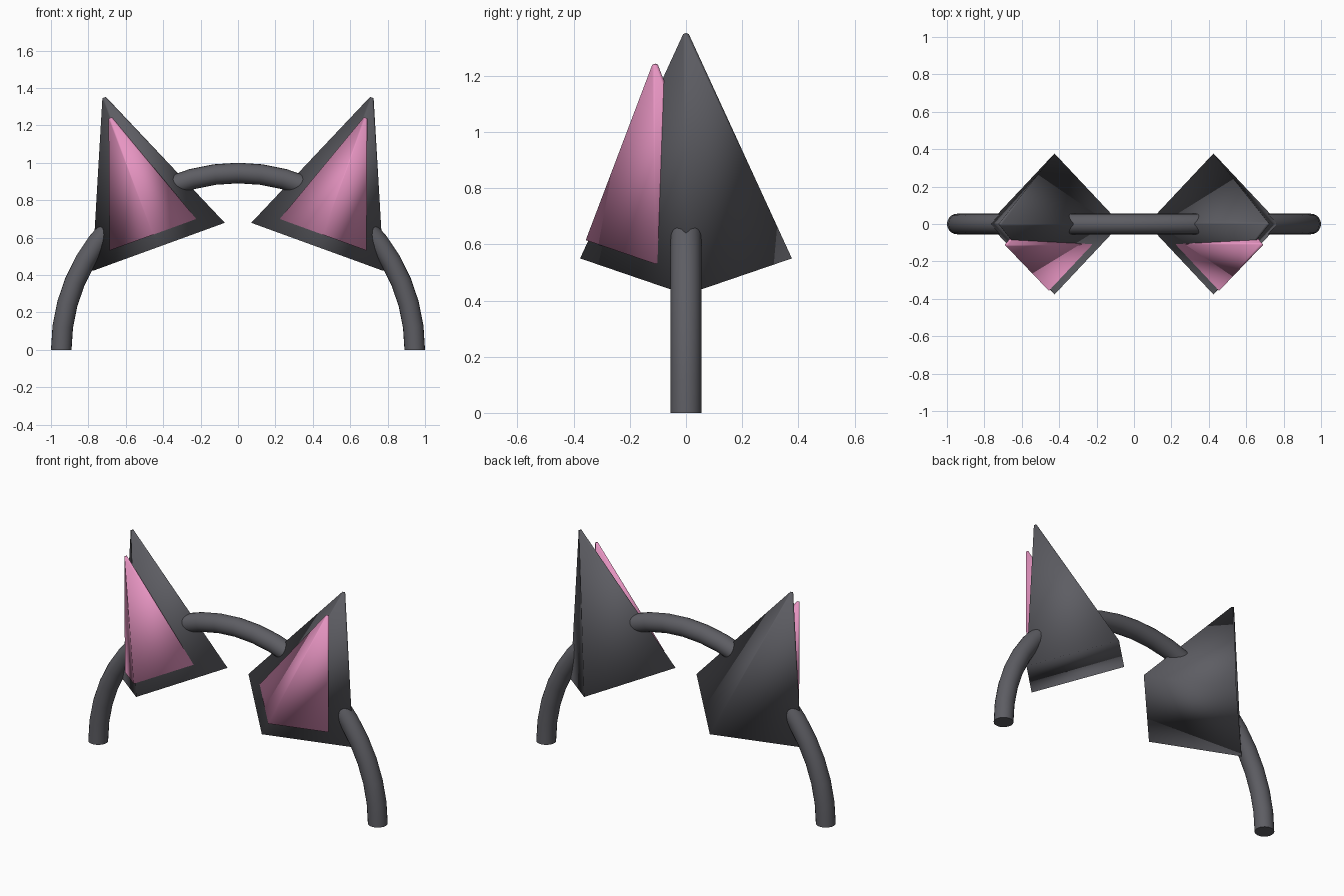
import bpy
import bmesh
from math import pi, radians
from mathutils import Matrix, Vector

cube = bpy.data.objects.get("Cube")
if cube:
    bpy.data.objects.remove(cube, do_unlink=True)


def make_material(name, color):
    mat = bpy.data.materials.new(name)
    mat.use_nodes = True
    mat.diffuse_color = color
    mat.node_tree.nodes["Principled BSDF"].inputs["Base Color"].default_value = color
    return mat


charcoal = make_material("charcoal", (0.11, 0.11, 0.125, 1))
pink = make_material("pink", (0.8, 0.3, 0.54, 1))


def add_object(name, bm, mat):
    bmesh.ops.recalc_face_normals(bm, faces=bm.faces)
    for face in bm.faces:
        face.smooth = True
    mesh = bpy.data.meshes.new(name)
    bm.to_mesh(mesh)
    bm.free()
    mesh.materials.append(mat)
    obj = bpy.data.objects.new(name, mesh)
    bpy.context.collection.objects.link(obj)
    return obj


def add_pyramid(name, base, side, radius, height, mat):
    """Four-sided, blunt-tipped pyramid leaning outwards from its base centre."""
    place = (Matrix.Translation((side * base[0], base[1], base[2]))
             @ Matrix.Rotation(side * radians(20), 4, 'Y')
             @ Matrix.Translation((0, 0, height / 2)))
    bm = bmesh.new()
    bmesh.ops.create_cone(bm, cap_ends=True, segments=4, radius1=radius,
                          radius2=0.01, depth=height, matrix=place)
    add_object(name, bm, mat)


# Headband: a circle spun through a half turn, with closed ends
bm = bmesh.new()
bmesh.ops.create_circle(bm, segments=20, radius=0.055,
                        matrix=Matrix.Translation((-0.945, 0, 0)))
bmesh.ops.spin(bm, geom=bm.verts[:] + bm.edges[:], cent=(0, 0, 0),
               axis=(0, 1, 0), angle=pi, steps=24, dvec=Vector())
bmesh.ops.holes_fill(bm, edges=[e for e in bm.edges if e.is_boundary], sides=0)
band = add_object("headband", bm, charcoal)
bpy.context.view_layer.objects.active = band
band.select_set(True)
bpy.ops.object.shade_smooth_by_angle(angle=radians(40))

# Ears, each with a smaller pink pyramid set into its front
for label, side in (("left", 1), ("right", -1)):
    add_pyramid(label + "_ear", (0.425, 0, 0.55), side, 0.377, 0.85, charcoal)
    add_pyramid(label + "_inner_ear", (0.455, -0.11, 0.615), side, 0.247, 0.665, pink)
